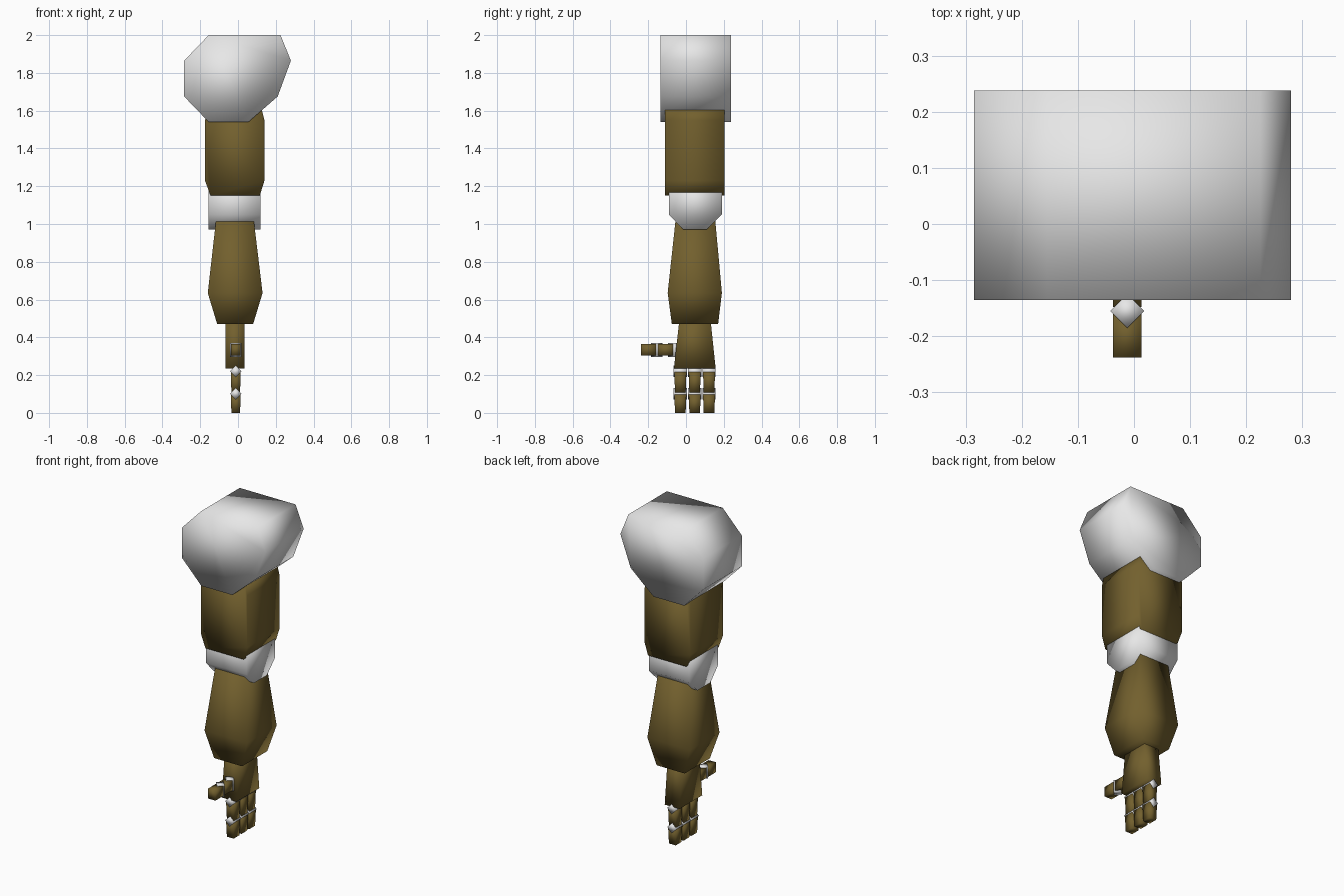
import bpy
import bmesh

old = bpy.data.objects.get("Cube")
if old:
    bpy.data.objects.remove(old, do_unlink=True)


def material(name, color):
    mat = bpy.data.materials.new(name)
    mat.use_nodes = True
    mat.diffuse_color = color
    mat.node_tree.nodes["Principled BSDF"].inputs["Base Color"].default_value = color
    return mat


bronze = material("dark bronze", (0.17, 0.117, 0.027, 1))
white = material("joint white", (0.8, 0.8, 0.8, 1))


def loft(name, rings, mat):
    """Closed smooth-shaded solid through matching rings of points."""
    bm = bmesh.new()
    loops = [[bm.verts.new(p) for p in ring] for ring in rings]
    n = len(loops[0])
    for a, b in zip(loops, loops[1:]):
        for i in range(n):
            j = (i + 1) % n
            bm.faces.new((a[i], a[j], b[j], b[i]))
    bm.faces.new(loops[0][::-1])
    bm.faces.new(loops[-1])
    bmesh.ops.recalc_face_normals(bm, faces=bm.faces)
    for face in bm.faces:
        face.smooth = True
    mesh = bpy.data.meshes.new(name)
    bm.to_mesh(mesh)
    bm.free()
    mesh.materials.append(mat)
    obj = bpy.data.objects.new(name, mesh)
    bpy.context.collection.objects.link(obj)
    return obj


def prism(name, profile, axis, low, high, mat):
    """Extrude a 2D profile along the given axis (0 = x, 1 = y, 2 = z)."""
    rings = []
    for t in (low, high):
        ring = []
        for p in profile:
            q = list(p)
            q.insert(axis, t)
            ring.append(q)
        rings.append(ring)
    return loft(name, rings, mat)


def tapered_box(name, levels, mat):
    """Rectangular sections, each given as z, x0, x1, y0, y1."""
    rings = [[(x0, y0, z), (x1, y0, z), (x1, y1, z), (x0, y1, z)]
             for z, x0, x1, y0, y1 in levels]
    return loft(name, rings, mat)


def diamond(u, v, r=0.03):
    return [(u - r, v), (u, v - r), (u + r, v), (u, v + r)]


# Shoulder, upper arm and elbow
prism("shoulder", [(-0.155, 2), (0.225, 2), (0.28, 1.865), (0.21, 1.675),
                   (0.055, 1.54), (-0.155, 1.54), (-0.285, 1.675),
                   (-0.285, 1.865)], 1, -0.135, 0.238, white)
prism("upper_arm", [(-0.145, 1.15), (0.115, 1.15), (0.14, 1.23), (0.14, 1.55),
                    (0.125, 1.61), (-0.145, 1.61), (-0.175, 1.55),
                    (-0.175, 1.23)], 1, -0.11, 0.205, bronze)
prism("elbow", [(-0.09, 1.05), (-0.015, 0.97), (0.11, 0.97), (0.19, 1.05),
                (0.19, 1.17), (0.11, 1.25), (-0.015, 1.25), (-0.09, 1.17)],
      0, -0.155, 0.12, white)

# Forearm and palm
tapered_box("forearm", [(0.47, -0.11, 0.08, -0.075, 0.17),
                        (0.635, -0.16, 0.13, -0.097, 0.19),
                        (1.05, -0.113, 0.08, -0.052, 0.152)], bronze)
tapered_box("palm", [(0.235, -0.066, 0.035, -0.064, 0.157),
                     (0.52, -0.066, 0.035, -0.032, 0.127)], bronze)

# Three fingers, each with two joints and two segments
MID = -0.012
for i, y in enumerate((-0.03, 0.046, 0.122)):
    tag = f"finger_{i + 1}"
    for part, low, high in (("tip", 0, 0.1), ("base", 0.105, 0.22)):
        tapered_box(f"{tag}_{part}", [(low, MID - 0.023, MID + 0.023, y - 0.028, y + 0.028),
                                      (high, MID - 0.026, MID + 0.026, y - 0.032, y + 0.032)],
                    bronze)
    for part, z in (("knuckle", 0.22), ("middle_joint", 0.102)):
        prism(f"{tag}_{part}", diamond(MID, z), 1, y - 0.035, y + 0.035, white)

# Thumb pointing forward
for part, low, high in (("tip", -0.238, -0.16), ("base", -0.148, -0.06)):
    prism(f"thumb_{part}", [(MID - 0.025, 0.303), (MID + 0.025, 0.303),
                            (MID + 0.025, 0.364), (MID - 0.025, 0.364)],
          1, low, high, bronze)
for part, y in (("middle_joint", -0.155), ("knuckle", -0.065)):
    prism(f"thumb_{part}", diamond(MID, y), 2, 0.297, 0.37, white)
